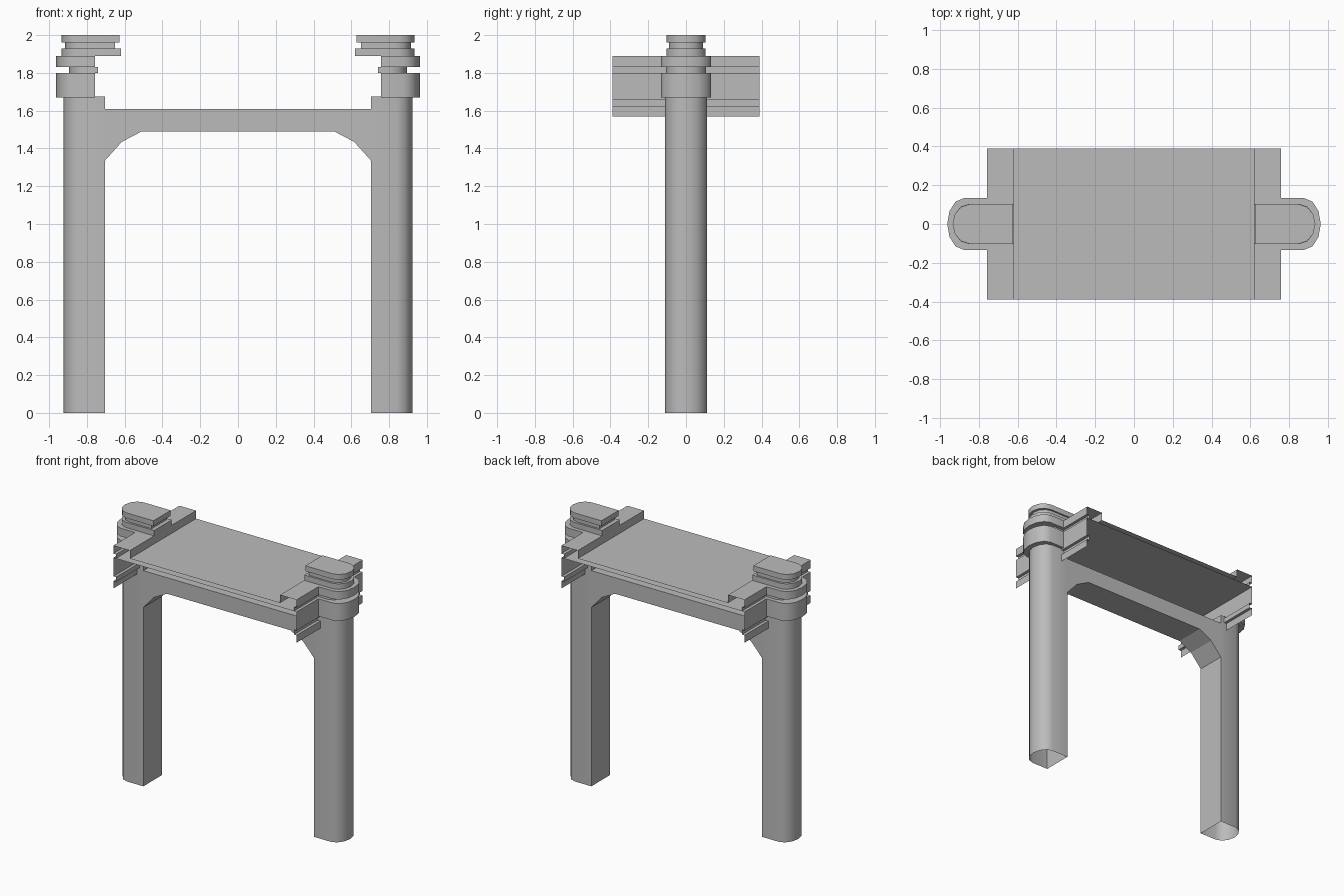
import bpy, bmesh, math

cube = bpy.data.objects.get("Cube")
if cube:
    bpy.data.objects.remove(cube, do_unlink=True)

GREY = (0.5, 0.5, 0.5, 1)
grey = bpy.data.materials.new("plain grey")
grey.use_nodes = True
grey.diffuse_color = GREY
grey.node_tree.nodes["Principled BSDF"].inputs["Base Color"].default_value = GREY

HALF_DEPTH = 0.39
BEAM_DEPTH = 0.11


def finish(name, bm, smooth=False):
    bmesh.ops.recalc_face_normals(bm, faces=bm.faces)
    mesh = bpy.data.meshes.new(name)
    bm.to_mesh(mesh)
    bm.free()
    mesh.materials.append(grey)
    obj = bpy.data.objects.new(name, mesh)
    bpy.context.collection.objects.link(obj)
    if smooth:
        bpy.ops.object.select_all(action='DESELECT')
        obj.select_set(True)
        bpy.context.view_layer.objects.active = obj
        bpy.ops.object.shade_smooth_by_angle(angle=math.radians(40))
    return obj


def rounded_block(name, side, x_in, x_out, half_y, z0, z1, open_foot=False):
    """Block with a flat inner end and a rounded outer end."""
    bm = bmesh.new()
    radius, steps = 0.085, 6
    outline = [(x_in, -half_y)]
    for i in range(steps + 1):
        a = math.pi * (i / steps - 0.5)
        outline.append((x_out - radius + radius * math.cos(a), half_y * math.sin(a)))
    outline.append((x_in, half_y))
    foot = bm.faces.new([bm.verts.new((side * x, y, z0)) for x, y in outline])
    ret = bmesh.ops.extrude_face_region(bm, geom=[foot], use_keep_orig=True)
    top = [v for v in ret["geom"] if isinstance(v, bmesh.types.BMVert)]
    bmesh.ops.translate(bm, verts=top, vec=(0, 0, z1 - z0))
    bmesh.ops.recalc_face_normals(bm, faces=bm.faces)
    if open_foot:
        bmesh.ops.delete(bm, geom=[foot], context='FACES_ONLY')
    return finish(name, bm, smooth=True)


def extrude_profile(name, points, half_y, closed):
    """Sweep an x-z profile along y, capped when closed."""
    bm = bmesh.new()
    front = [bm.verts.new((x, -half_y, z)) for x, z in points]
    back = [bm.verts.new((x, half_y, z)) for x, z in points]
    count = len(points)
    for i in range(count if closed else count - 1):
        j = (i + 1) % count
        bm.faces.new((front[i], front[j], back[j], back[i]))
    if closed:
        bm.faces.new(front)
        bm.faces.new(back)
    return finish(name, bm)


# Arched cross beam between the legs
arch = [(0.705, 1.61), (0.705, 1.335), (0.615, 1.435), (0.51, 1.49)]
arch += [(-x, z) for x, z in reversed(arch)]
extrude_profile("arched_beam", arch, BEAM_DEPTH, True)

# Thin deck sheets, open at front and back
extrude_profile("deck_top", [(0.62, 1.83), (-0.62, 1.83)], HALF_DEPTH, False)
extrude_profile("deck_underside", [(0.755, 1.80), (-0.755, 1.80)], HALF_DEPTH, False)

# Grooved open rail profile, from inner lip over the top and down the outside
rail = [(0.62, 1.83), (0.62, 1.89), (0.757, 1.89), (0.757, 1.83),
        (0.735, 1.83), (0.735, 1.80), (0.757, 1.80), (0.757, 1.66),
        (0.735, 1.66), (0.735, 1.625), (0.757, 1.625), (0.757, 1.57)]

# Each side: leg, rail, collars, neck and stacked cap plates
for side, label in ((1, "left"), (-1, "right")):
    rounded_block(label + "_leg", side, 0.705, 0.925, BEAM_DEPTH, 0, 1.675, True)
    extrude_profile(label + "_rail", [(side * x, z) for x, z in rail], HALF_DEPTH, False)
    stack = (
        ("lower_collar", 0.757, 0.963, 0.133, 1.67, 1.80),
        ("neck", 0.74, 0.895, 0.105, 1.80, 1.83),
        ("upper_collar", 0.757, 0.963, 0.133, 1.83, 1.89),
        ("cap_base", 0.62, 0.935, 0.104, 1.89, 1.93),
        ("cap_groove", 0.65, 0.915, 0.09, 1.93, 1.96),
        ("cap_top", 0.627, 0.935, 0.102, 1.96, 2.0),
    )
    for part, x_in, x_out, half_y, z0, z1 in stack:
        rounded_block(label + "_" + part, side, x_in, x_out, half_y, z0, z1)
